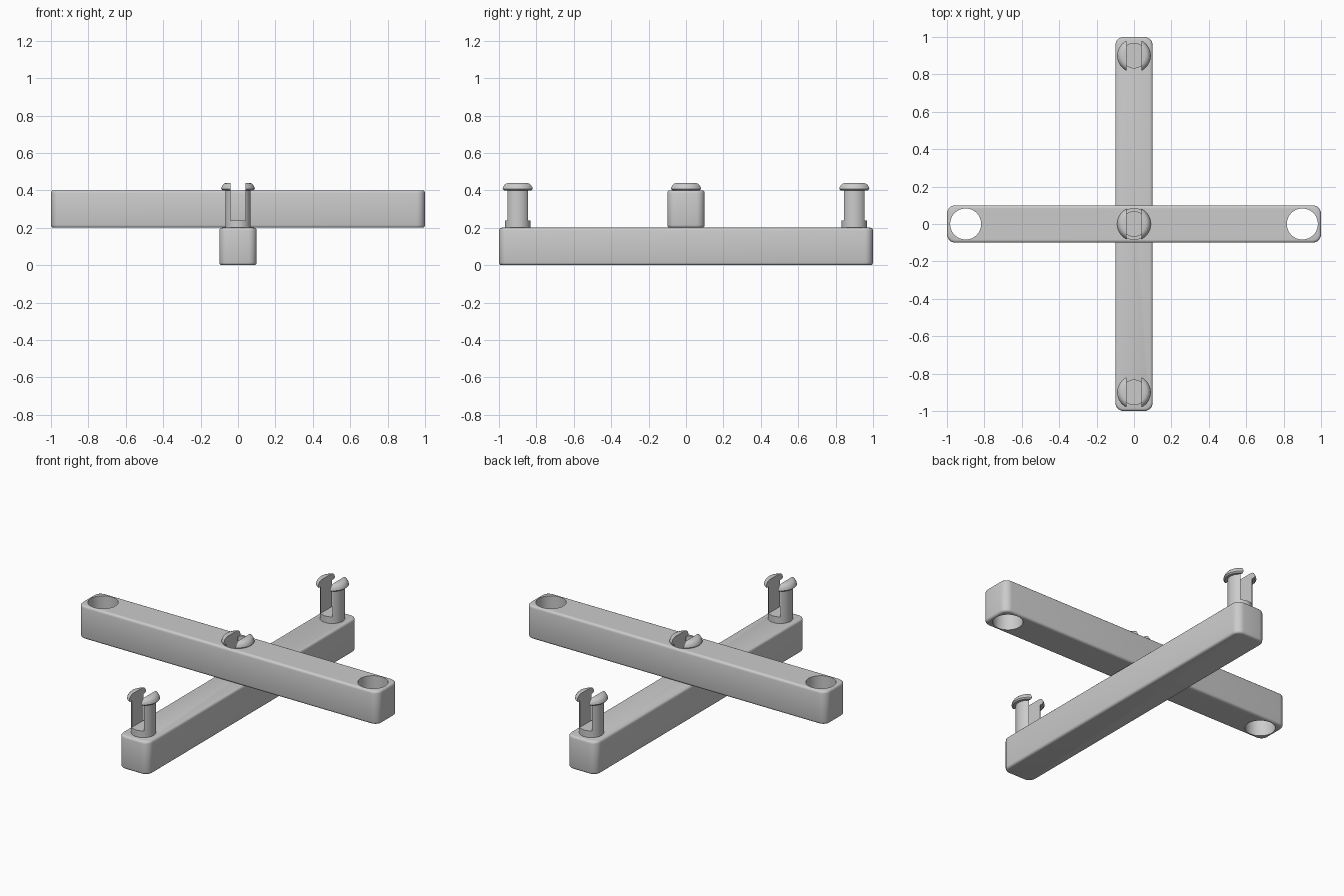
import bpy
import bmesh
import math
from mathutils import Matrix, Vector

cube = bpy.data.objects.get("Cube")
if cube:
    bpy.data.objects.remove(cube, do_unlink=True)

grey = bpy.data.materials.new("plain grey")
grey.use_nodes = True
grey.diffuse_color = (0.6, 0.6, 0.6, 1)
grey.node_tree.nodes["Principled BSDF"].inputs["Base Color"].default_value = (0.6, 0.6, 0.6, 1)


def to_object(name, bm):
    bmesh.ops.recalc_face_normals(bm, faces=bm.faces[:])
    mesh = bpy.data.meshes.new(name)
    bm.to_mesh(mesh)
    bm.free()
    mesh.materials.append(grey)
    obj = bpy.data.objects.new(name, mesh)
    bpy.context.collection.objects.link(obj)
    return obj


def box(name, size, center):
    bm = bmesh.new()
    bmesh.ops.create_cube(bm, size=1, matrix=Matrix.Translation(center) @ Matrix.Diagonal((*size, 1)))
    return to_object(name, bm)


def cut(obj, cutter):
    """Subtract the cutter, bake the result and delete the cutter."""
    cutter.hide_render = True
    mod = obj.modifiers.new("cut", "BOOLEAN")
    mod.operation = "DIFFERENCE"
    mod.solver = "EXACT"
    mod.object = cutter
    graph = bpy.context.evaluated_depsgraph_get()
    mesh = bpy.data.meshes.new_from_object(obj.evaluated_get(graph))
    obj.modifiers.clear()
    obj.data = mesh
    bpy.data.objects.remove(cutter, do_unlink=True)


def smooth(obj):
    bpy.ops.object.select_all(action="DESELECT")
    obj.select_set(True)
    bpy.context.view_layer.objects.active = obj
    bpy.ops.object.shade_smooth_by_angle(angle=math.radians(40))


def beam(name, size, center):
    """Bar with round upright corners and softly rounded rims."""
    bm = bmesh.new()
    bmesh.ops.create_cube(bm, size=1, matrix=Matrix.Translation(center) @ Matrix.Diagonal((*size, 1)))
    upright = [e for e in bm.edges if abs(e.verts[0].co.z - e.verts[1].co.z) > 0.1]
    bmesh.ops.bevel(bm, geom=upright, offset=0.045, segments=6, profile=0.5, affect="EDGES")
    rims = [e for e in bm.edges if abs(e.verts[0].co.z - e.verts[1].co.z) < 0.01]
    bmesh.ops.bevel(bm, geom=rims, offset=0.014, segments=3, profile=0.5, affect="EDGES")
    return to_object(name, bm)


def pin(name, y):
    """Turned snap pin with a domed head, split by a slot."""
    profile = [(0, 0.18), (0.068, 0.18), (0.068, 0.4), (0.083, 0.4), (0.09, 0.407),
               (0.088, 0.417), (0.082, 0.428), (0.074, 0.436), (0.062, 0.44), (0, 0.44)]
    bm = bmesh.new()
    verts = [bm.verts.new((r, y, z)) for r, z in profile]
    edges = [bm.edges.new(pair) for pair in zip(verts, verts[1:])]
    bmesh.ops.spin(bm, geom=verts + edges, cent=(0, y, 0), axis=(0, 0, 1),
                   angle=math.tau, steps=48)
    bmesh.ops.remove_doubles(bm, verts=bm.verts[:], dist=0.0001)
    obj = to_object(name, bm)
    cut(obj, box("slot_cutter", (0.08, 0.4, 0.4), (0, y, 0.44)))
    smooth(obj)


# Crossed beams
lower = beam("lower_beam", (0.2, 2, 0.2), Vector((0, 0, 0.1)))
smooth(lower)
upper = beam("upper_beam", (2, 0.2, 0.2), Vector((0, 0, 0.3)))

# Through holes in the upper beam
for x in (-0.9, 0, 0.9):
    bm = bmesh.new()
    bmesh.ops.create_cone(bm, cap_ends=True, segments=48, radius1=0.083, radius2=0.083,
                          depth=0.4, matrix=Matrix.Translation((x, 0, 0.3)))
    cut(upper, to_object("hole_cutter", bm))
smooth(upper)

# Snap pins on the lower beam
for name, y in (("front_pin", -0.9), ("center_pin", 0), ("back_pin", 0.9)):
    pin(name, y)
